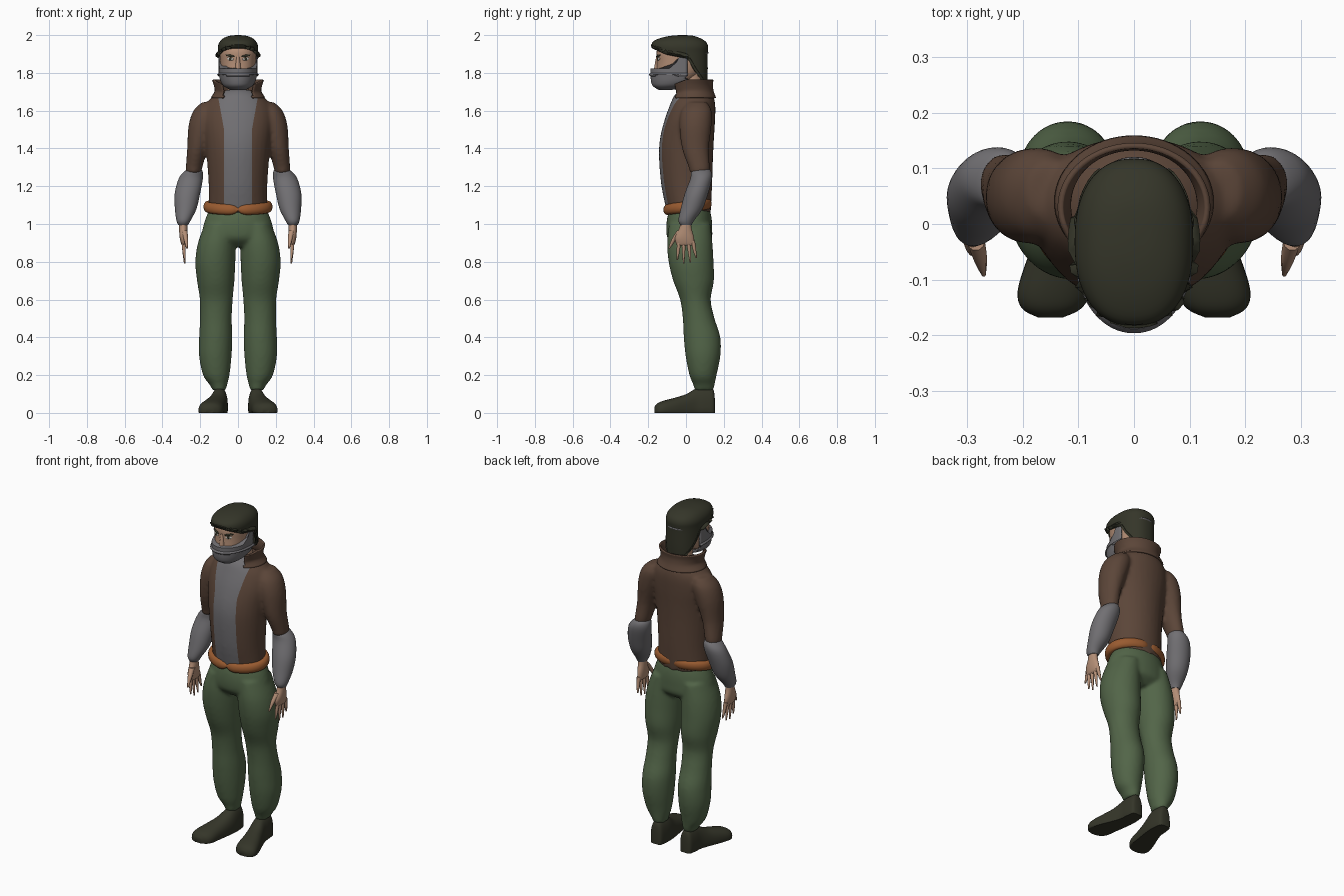
import bpy, bmesh, math

old = bpy.data.objects.get("Cube")
if old:
    bpy.data.objects.remove(old, do_unlink=True)


def material(name, *rgb):
    mat = bpy.data.materials.new(name)
    mat.use_nodes = True
    mat.diffuse_color = (*rgb, 1)
    mat.node_tree.nodes["Principled BSDF"].inputs["Base Color"].default_value = (*rgb, 1)
    return mat


green = material("trouser green", .085, .13, .065)
brown = material("jacket brown", .105, .06, .04)
grey = material("cloth grey", .165, .16, .17)
orange = material("belt leather", .32, .105, .03)
skin = material("skin", .45, .27, .18)
dark = material("dark olive", .035, .036, .022)
white = material("eye white", .6, .57, .52)


def smooth_rings(rings, steps):
    """Catmull-Rom interpolation between cross-sections."""
    out = []
    for i in range(len(rings) - 1):
        quad = [rings[max(i - 1, 0)], rings[i], rings[i + 1], rings[min(i + 2, len(rings) - 1)]]
        for k in range(steps):
            t = k / steps
            out.append([b + t * (c - a + t * (2 * a - 5 * b + 4 * c - d + t * (3 * (b - c) + d - a))) / 2
                        for a, b, c, d in zip(*quad)])
    return out + [list(rings[-1])]


def loft(bm, rings, side=1, along="z", power=2.0, steps=4, n=32, cap=True, warp=None, keep=None):
    """Skin elliptical sections (position, centre u, centre v, radius u, radius v)."""
    rows = []
    for t, cu, cv, ru, rv in smooth_rings(rings, steps):
        row = []
        for k in range(n):
            a = math.tau * k / n
            c, s = math.cos(a), math.sin(a)
            u = (cu + ru * math.copysign(abs(c) ** (2 / power), c)) * side
            v = cv + rv * math.copysign(abs(s) ** (2 / power), s)
            p = (u, v, t) if along == "z" else (u, t, v)
            row.append(bm.verts.new(warp(*p) if warp else p))
        rows.append(row)
    faces = []
    for low, high in zip(rows, rows[1:]):
        for k in range(n):
            j = (k + 1) % n
            faces.append(bm.faces.new((low[k], low[j], high[j], high[k])))
    if cap:
        bm.faces.new(rows[0])
        bm.faces.new(rows[-1])
    if keep:
        drop = [f for f in faces if not keep(f.calc_center_median())]
        bmesh.ops.delete(bm, geom=drop, context="FACES")


def finish(bm, name, mat, voxel=0, shell=0):
    """Turn the bmesh into an object, optionally fused or given thickness."""
    bmesh.ops.remove_doubles(bm, verts=bm.verts, dist=1e-5)
    bmesh.ops.recalc_face_normals(bm, faces=bm.faces)
    mesh = bpy.data.meshes.new(name)
    bm.to_mesh(mesh)
    bm.free()
    ob = bpy.data.objects.new(name, mesh)
    bpy.context.collection.objects.link(ob)
    if voxel:
        fuse = ob.modifiers.new("fuse", "REMESH")
        fuse.mode, fuse.voxel_size = "VOXEL", voxel
        relax = ob.modifiers.new("relax", "SMOOTH")
        relax.factor, relax.iterations = .5, 5
        graph = bpy.context.evaluated_depsgraph_get()
        ob.data = bpy.data.meshes.new_from_object(ob.evaluated_get(graph))
        ob.modifiers.clear()
    if shell:
        solid = ob.modifiers.new("thickness", "SOLIDIFY")
        solid.thickness, solid.offset = shell, -1
    ob.data.materials.clear()
    ob.data.materials.append(mat)
    shade(ob)
    return ob


def shade(ob):
    bpy.ops.object.select_all(action="DESELECT")
    ob.select_set(True)
    bpy.context.view_layer.objects.active = ob
    bpy.ops.object.shade_smooth_by_angle(angle=math.radians(50))


def ramp(y, points):
    """Piecewise linear lookup."""
    for (a, za), (b, zb) in zip(points, points[1:]):
        if y < b:
            return za + (zb - za) * max(0, (y - a) / (b - a))
    return points[-1][1]


# Trousers: hips and two legs fused together
hips = [(1.08, 0, .02, .15, .105), (1.03, 0, .018, .172, .118), (.97, 0, .017, .188, .122),
        (.92, 0, .02, .19, .115), (.88, 0, .02, .14, .07)]
leg = [(1, .095, .02, .08, .11), (.9, .112, .02, .1, .12), (.8, .12, .027, .106, .119),
       (.7, .118, .04, .099, .108), (.6, .115, .05, .087, .081), (.5, .117, .067, .084, .084),
       (.4, .118, .085, .088, .097), (.3, .12, .09, .086, .092), (.2, .115, .09, .07, .072),
       (.15, .104, .095, .047, .057), (.12, .099, .095, .036, .052)]
bm = bmesh.new()
loft(bm, hips)
for side in (1, -1):
    loft(bm, leg, side)
finish(bm, "trousers", green, voxel=.01)

# Jacket: torso and short sleeves fused, with the shirt panel coloured in front
torso = [(1.06, 0, .015, .155, .116), (1.2, 0, .004, .155, .134), (1.35, 0, 0, .165, .143),
         (1.45, 0, .005, .175, .143), (1.55, 0, .02, .187, .134), (1.63, 0, .035, .172, .12),
         (1.68, 0, .04, .127, .102), (1.71, 0, .04, .08, .07)]
sleeve = [(1.645, .15, .06, .04, .05), (1.6, .166, .055, .07, .08), (1.52, .19, .05, .072, .085),
          (1.4, .215, .05, .054, .071), (1.3, .232, .07, .044, .056), (1.27, .235, .07, .04, .05)]
bm = bmesh.new()
loft(bm, torso)
for side in (1, -1):
    loft(bm, sleeve, side)
jacket = finish(bm, "jacket", brown, voxel=.01)
jacket.data.materials.append(grey)
bm = bmesh.new()
bm.from_mesh(jacket.data)
half, flare = .074, .18
for side in (1, -1):
    for slope in (0, flare):
        bmesh.ops.bisect_plane(bm, geom=bm.verts[:] + bm.edges[:] + bm.faces[:],
                               plane_co=(half * side, 0, 1.5), plane_no=(side, 0, -slope))
for f in bm.faces:
    c = f.calc_center_median()
    f.material_index = int(c.y < -.01 and abs(c.x) < half + max(0, flare * (c.z - 1.5)))
bm.to_mesh(jacket.data)
bm.free()
shade(jacket)

# Standing collar, open at the front and lower there
bm = bmesh.new()
loft(bm, [(1.665, 0, .04, .135, .11), (1.7, 0, .035, .114, .102), (1.735, 0, .03, .118, .102),
          (1.765, 0, .03, .128, .106)], n=64, cap=False,
     warp=lambda x, y, z: (x, y, z - max(0, -y) * 4 * (z - 1.665)),
     keep=lambda c: c.y > 0 or abs(c.x) > .075)
finish(bm, "collar", brown, shell=.01)

# Belt: a ring pinched at the middle of the front and back, higher behind
bpy.ops.mesh.primitive_torus_add(major_radius=1, minor_radius=.1, major_segments=64, minor_segments=12)
belt = bpy.context.object
belt.name = "belt"
for v in belt.data.vertices:
    r = math.hypot(v.co.x, v.co.y)
    c, s = v.co.x / r, v.co.y / r
    pinch = .3 + .7 * min(1, abs(c) * 4) ** .5
    out = (r - 1) * .2 * pinch
    y = .008 + (.112 + out) * s
    v.co = ((.163 + out) * c, y, 1.09 + .13 * y + v.co.z * .29 * pinch)
belt.data.materials.append(orange)
shade(belt)

# Forearm wraps, hands and shoes
wrap = [(1.298, .228, .08, .02, .03), (1.28, .235, .08, .047, .052), (1.24, .25, .08, .064, .057),
        (1.16, .268, .055, .067, .062), (1.08, .277, .03, .057, .058), (1.02, .288, .002, .038, .042),
        (.995, .29, 0, .026, .03)]
palm = [(1.03, .29, 0, .022, .026), (.98, .29, -.003, .022, .032), (.93, .289, -.008, .02, .05),
        (.895, .287, -.004, .014, .048), (.885, .287, -.002, .006, .04)]
fingers = [(.036, .055, .82), (.012, .023, .795), (-.013, -.012, .79), (-.036, -.046, .81)]
thumb = [(.965, .284, -.03, .016, .018), (.92, .276, -.062, .012, .014), (.87, .27, -.09, .004, .005)]
shoe = [(.153, .098, .02, .02, .05), (.143, .098, .03, .036, .098), (.1, .098, .03, .043, .108),
        (.055, .1, .03, .046, .1), (0, .113, .025, .053, .074), (-.06, .13, .02, .061, .06),
        (-.12, .143, .015, .066, .049), (-.152, .148, .012, .053, .038), (-.168, .15, .012, .022, .018)]
for side, label in ((1, "left"), (-1, "right")):
    bm = bmesh.new()
    loft(bm, wrap, side)
    finish(bm, label + "_forearm_wrap", grey)
    bm = bmesh.new()
    loft(bm, palm, side, n=20)
    loft(bm, thumb, side, n=10)
    for root, tip, z in fingers:
        loft(bm, [(.91, .288, root, .011, .012), (.86, .286, (root + tip) / 2, .009, .009),
                  (z, .282, tip, .004, .004)], side, n=10)
    finish(bm, label + "_hand", skin)
    bm = bmesh.new()
    loft(bm, shoe, side, along="y", power=2.3, warp=lambda x, y, z: (x, y, max(0, z)))
    finish(bm, label + "_shoe", dark)

# Head, neck and nose
bm = bmesh.new()
loft(bm, [(1.72, 0, -.1, .04, .04), (1.75, 0, -.07, .07, .085), (1.8, 0, -.04, .087, .117),
          (1.86, 0, -.03, .095, .124), (1.92, 0, -.03, .096, .124), (1.97, 0, -.03, .07, .09)], power=2.3)
loft(bm, [(1.66, 0, .045, .064, .06), (1.74, 0, .035, .058, .055), (1.84, 0, .025, .06, .06)])
loft(bm, [(1.8, 0, -.15, .018, .02), (1.83, 0, -.15, .015, .018), (1.89, 0, -.148, .008, .009)], n=16)
finish(bm, "head", skin)

# Face mask with straps rising to the ears
bm = bmesh.new()
loft(bm, [(1.71, 0, -.11, .04, .035), (1.73, 0, -.075, .075, .1), (1.755, 0, -.05, .092, .135),
          (1.79, 0, -.035, .101, .153), (1.8, 0, -.035, .102, .153), (1.92, 0, -.035, .102, .153)],
     power=2.1, n=72, steps=6,
     warp=lambda x, y, z: (x, y, min(z, ramp(y, [(-.19, 1.822), (-.09, 1.822), (-.045, 1.86), (-.025, 1.91)]))),
     keep=lambda c: c.y < .002)
finish(bm, "face_mask", grey, shell=.008)

# Hair cap, cut along the hairline
hairline = [(-.18, 1.945), (-.1, 1.91), (0, 1.89), (.04, 1.82), (.1, 1.735)]
bm = bmesh.new()
loft(bm, [(1.73, 0, -.03, .104, .142), (1.8, 0, -.03, .105, .145), (1.9, 0, -.03, .105, .145),
          (1.94, 0, -.033, .106, .15), (1.967, 0, -.035, .095, .138), (1.986, 0, -.03, .073, .1),
          (1.997, 0, -.02, .04, .055), (2, 0, -.02, .006, .008)], power=2.3, n=72, cap=False,
     warp=lambda x, y, z: (x, y, max(z, ramp(y, hairline))))
hair = finish(bm, "hair", dark, shell=.014)
bm = bmesh.new()
bm.from_mesh(hair.data)
bmesh.ops.holes_fill(bm, edges=[e for e in bm.edges if e.is_boundary and e.verts[0].co.z > 1.99], sides=0)
bm.to_mesh(hair.data)
bm.free()


# Eyes and brows: thin plates following the face
def plate(name, mat, x, y, z, size, tilt, side):
    bpy.ops.mesh.primitive_uv_sphere_add(segments=20, ring_count=10, radius=1, location=(x * side, y, z),
                                         rotation=(0, -tilt * side, .42 * side))
    ob = bpy.context.object
    ob.name, ob.scale = name, size
    ob.data.materials.append(mat)
    shade(ob)


for side, label in ((1, "left"), (-1, "right")):
    plate(label + "_eye", white, .041, -.146, 1.874, (.019, .004, .008), .1, side)
    plate(label + "_iris", dark, .04, -.148, 1.875, (.008, .0045, .008), 0, side)
    plate(label + "_brow", dark, .042, -.147, 1.891, (.027, .0049, .006), .18, side)
